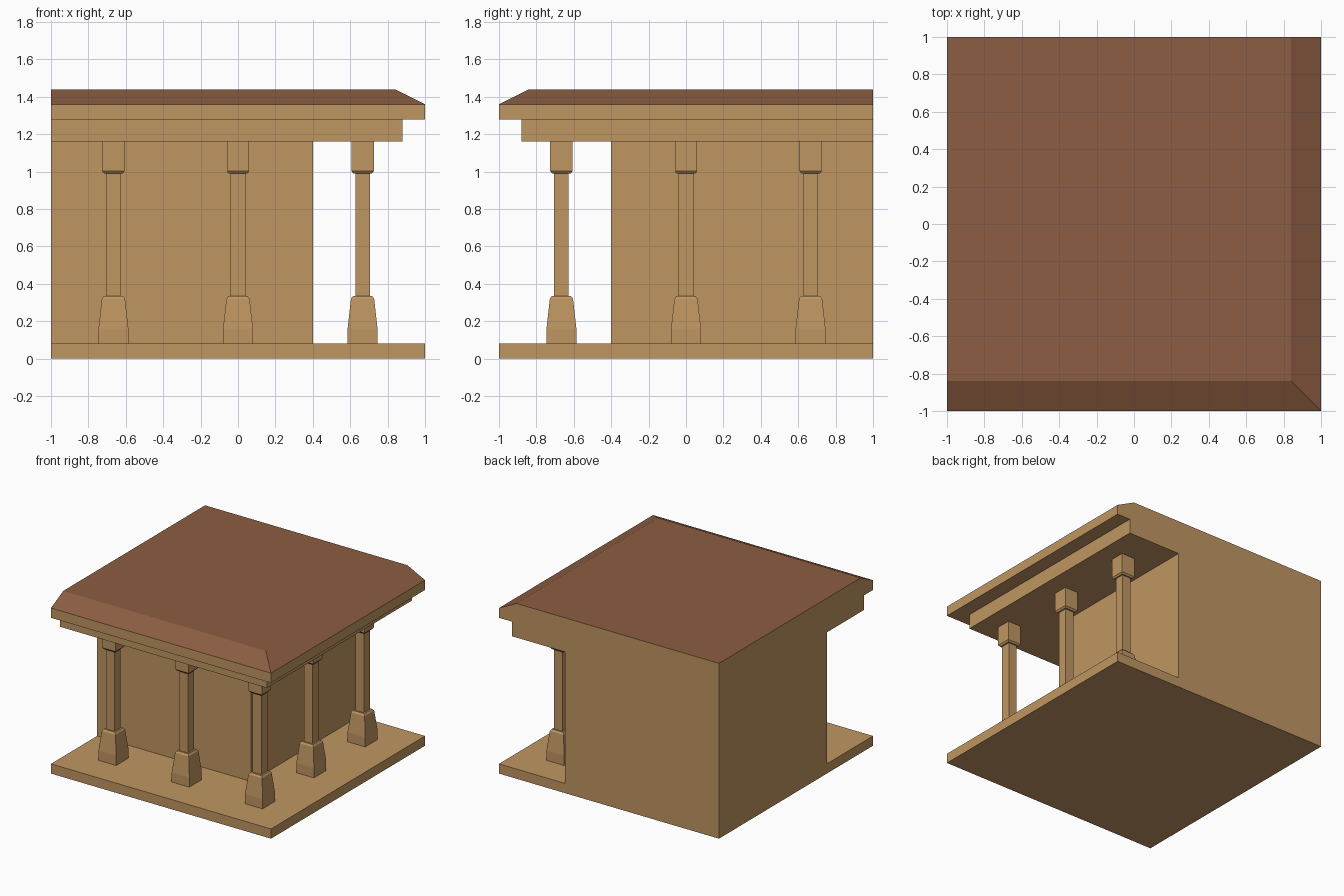
import bpy, bmesh

if "Cube" in bpy.data.objects:
    bpy.data.objects.remove(bpy.data.objects["Cube"])


def material(name, rgb):
    m = bpy.data.materials.new(name)
    m.diffuse_color = (*rgb, 1.0)
    m.use_nodes = True
    m.node_tree.nodes["Principled BSDF"].inputs["Base Color"].default_value = m.diffuse_color
    return m


TAN = material("tan_stone", (0.527, 0.305, 0.122))
BROWN = material("brown_roof", (0.262, 0.109, 0.054))


def finish(name, bm, mats):
    bmesh.ops.recalc_face_normals(bm, faces=bm.faces)
    me = bpy.data.meshes.new(name)
    bm.to_mesh(me)
    bm.free()
    for m in mats:
        me.materials.append(m)
    ob = bpy.data.objects.new(name, me)
    bpy.context.collection.objects.link(ob)
    return ob


# Body: one profile (reach, height) mitred around the front right corner:
# floor slab, wall, beam, cornice and sloped roof edge
PROFILE = [(1, 0), (1, .08), (.4, .08), (.4, 1.16), (.88, 1.16),
           (.88, 1.28), (1, 1.28), (1, 1.36), (.84, 1.44)]
bm = bmesh.new()
left = [bm.verts.new((-1, -d, z)) for d, z in PROFILE]
corner = [bm.verts.new((d, -d, z)) for d, z in PROFILE]
back = [bm.verts.new((d, 1, z)) for d, z in PROFILE]
low, high = bm.verts.new((-1, 1, 0)), bm.verts.new((-1, 1, 1.44))
for a, b in ((left, corner), (corner, back)):
    for i in range(len(PROFILE) - 1):
        bm.faces.new((a[i], b[i], b[i + 1], a[i + 1]))
bm.faces.new((left[0], corner[0], back[0], low))
bm.faces.new((left[-1], corner[-1], back[-1], high))
bm.faces.new(left + [high, low])
bm.faces.new(back + [high, low])
bmesh.ops.recalc_face_normals(bm, faces=bm.faces)
# Roof colour on the upward faces at the top
for f in bm.faces:
    if f.normal.z > 0.1 and f.calc_center_median().z > 1.37:
        f.material_index = 1
finish("floor_wall_and_roof", bm, [TAN, BROWN])

# Columns: square sections (half width, height)
COLUMN = [(.08, .08), (.08, .16), (.062, .32), (.052, .334), (.039, .334),
          (.039, .99), (.05, .99), (.06, 1.003), (.06, 1.16)]


def column(name, x, y):
    bm = bmesh.new()
    rings = [[bm.verts.new((x + sx * h, y + sy * h, z))
              for sx, sy in ((-1, -1), (1, -1), (1, 1), (-1, 1))]
             for h, z in COLUMN]
    for a, b in zip(rings, rings[1:]):
        for i in range(4):
            j = (i + 1) % 4
            bm.faces.new((a[i], a[j], b[j], b[i]))
    bm.faces.new(rings[0][::-1])
    bm.faces.new(rings[-1])
    finish(name, bm, [TAN])


P = 0.666
for i, x in enumerate((-P, 0, P)):
    column(f"front_column_{i + 1}", x, -P)
for i, y in enumerate((0, P)):
    column(f"side_column_{i + 1}", P, y)
